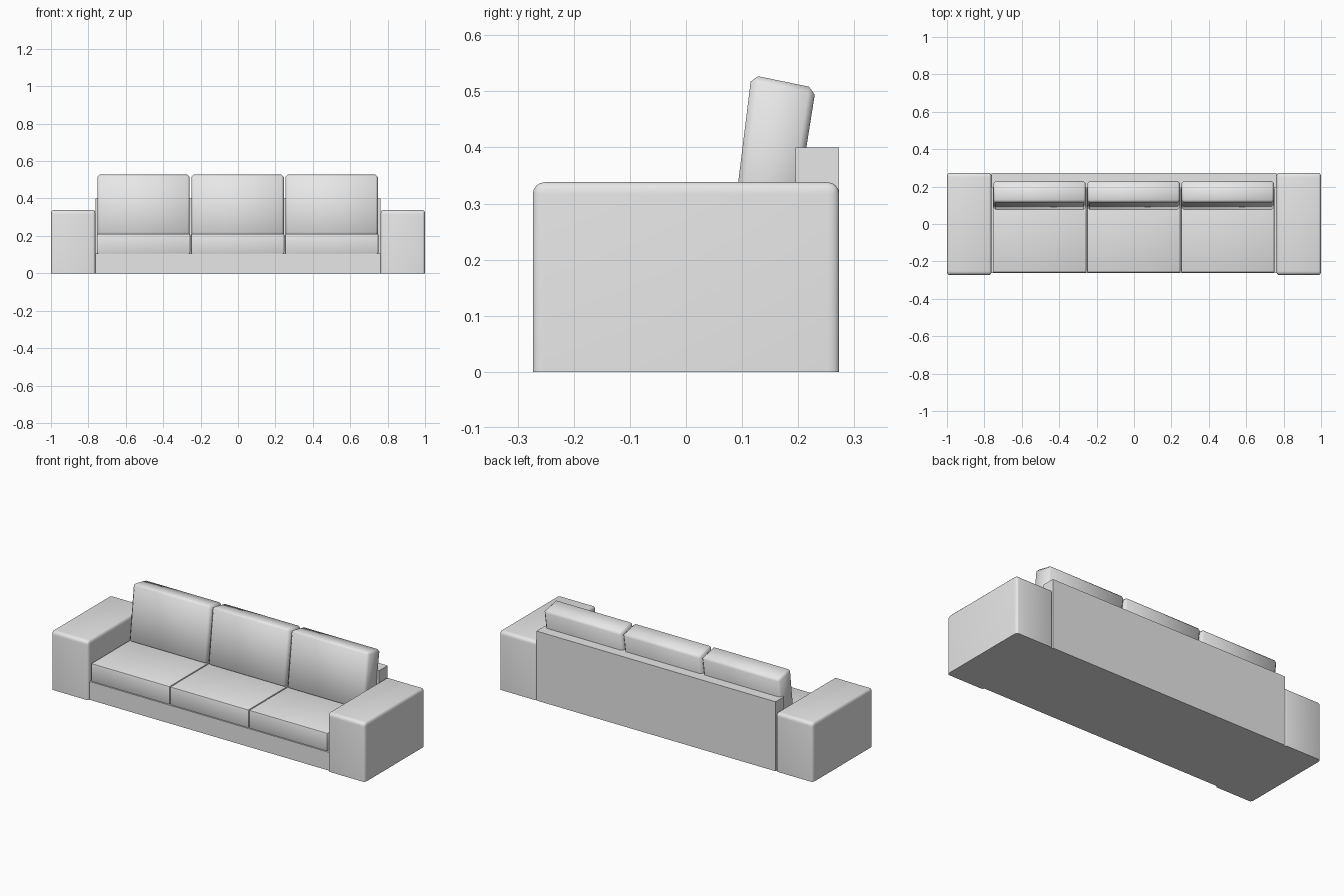
import bpy, bmesh

cube = bpy.data.objects.get("Cube")
if cube:
    bpy.data.objects.remove(cube, do_unlink=True)

fabric = bpy.data.materials.new("light_grey_fabric")
fabric.use_nodes = True
GREY = (0.8, 0.8, 0.8, 1)
fabric.diffuse_color = GREY
fabric.node_tree.nodes["Principled BSDF"].inputs["Base Color"].default_value = GREY


def prism(name, profile, x0, x1, bevel=0, segments=1, keep_bottom=False, squash=1.0, smooth=None):
    """Extrude a y-z profile from x0 to x1, then round its edges."""
    half = (x1 - x0) / 2 / squash
    bm = bmesh.new()
    cap = bm.faces.new([bm.verts.new((-half, y, z)) for y, z in profile])
    out = bmesh.ops.extrude_face_region(bm, geom=[cap])
    moved = [g for g in out["geom"] if isinstance(g, bmesh.types.BMVert)]
    bmesh.ops.translate(bm, verts=moved, vec=(2 * half, 0, 0))
    bmesh.ops.recalc_face_normals(bm, faces=bm.faces)
    if bevel:
        floor = min(z for y, z in profile) + 0.001
        edges = [e for e in bm.edges
                 if not keep_bottom or max(v.co.z for v in e.verts) > floor]
        bmesh.ops.bevel(bm, geom=edges, offset=bevel, segments=segments,
                        profile=0.5, affect='EDGES', clamp_overlap=True)
    for v in bm.verts:
        v.co.x = v.co.x * squash + (x0 + x1) / 2
    bmesh.ops.recalc_face_normals(bm, faces=bm.faces)
    mesh = bpy.data.meshes.new(name)
    bm.to_mesh(mesh)
    bm.free()
    mesh.materials.append(fabric)
    obj = bpy.data.objects.new(name, mesh)
    bpy.context.collection.objects.link(obj)
    if smooth:
        bpy.ops.object.select_all(action='DESELECT')
        obj.select_set(True)
        bpy.context.view_layer.objects.active = obj
        bpy.ops.object.shade_smooth_by_angle(angle=smooth)
    return obj


def rect(y0, y1, z0, z1):
    return [(y0, z0), (y1, z0), (y1, z1), (y0, z1)]


INNER = 0.762   # inside face of the arms
DEPTH = 0.273   # half depth of the sofa

# Arms, rounded everywhere except along the floor
for side, x0, x1 in (("right", -1, -INNER), ("left", INNER, 1)):
    prism(side + "_arm", rect(-DEPTH, DEPTH, 0, 0.338), x0, x1,
          bevel=0.021, segments=4, keep_bottom=True, squash=0.6, smooth=0.6)

# Plain base and back panel
prism("base", rect(-0.262, 0.195, 0, 0.105), -INNER, INNER)
prism("back_panel", rect(0.195, DEPTH, 0, 0.40), -INNER, INNER)

# Three seat cushions with three leaning back cushions
BACK = [(0.077, 0.207), (0.181, 0.188), (0.2313, 0.5057), (0.1167, 0.5293)]
PITCH = 0.503
for i, place in enumerate(("right", "middle", "left")):
    mid = (i - 1) * PITCH - 0.002
    prism(place + "_seat_cushion", rect(-0.26, 0.195, 0.105, 0.211),
          mid - 0.25, mid + 0.25, bevel=0.007, segments=2, smooth=0.6)
    prism(place + "_back_cushion", BACK, mid - 0.247, mid + 0.247,
          bevel=0.012, smooth=0.9)
